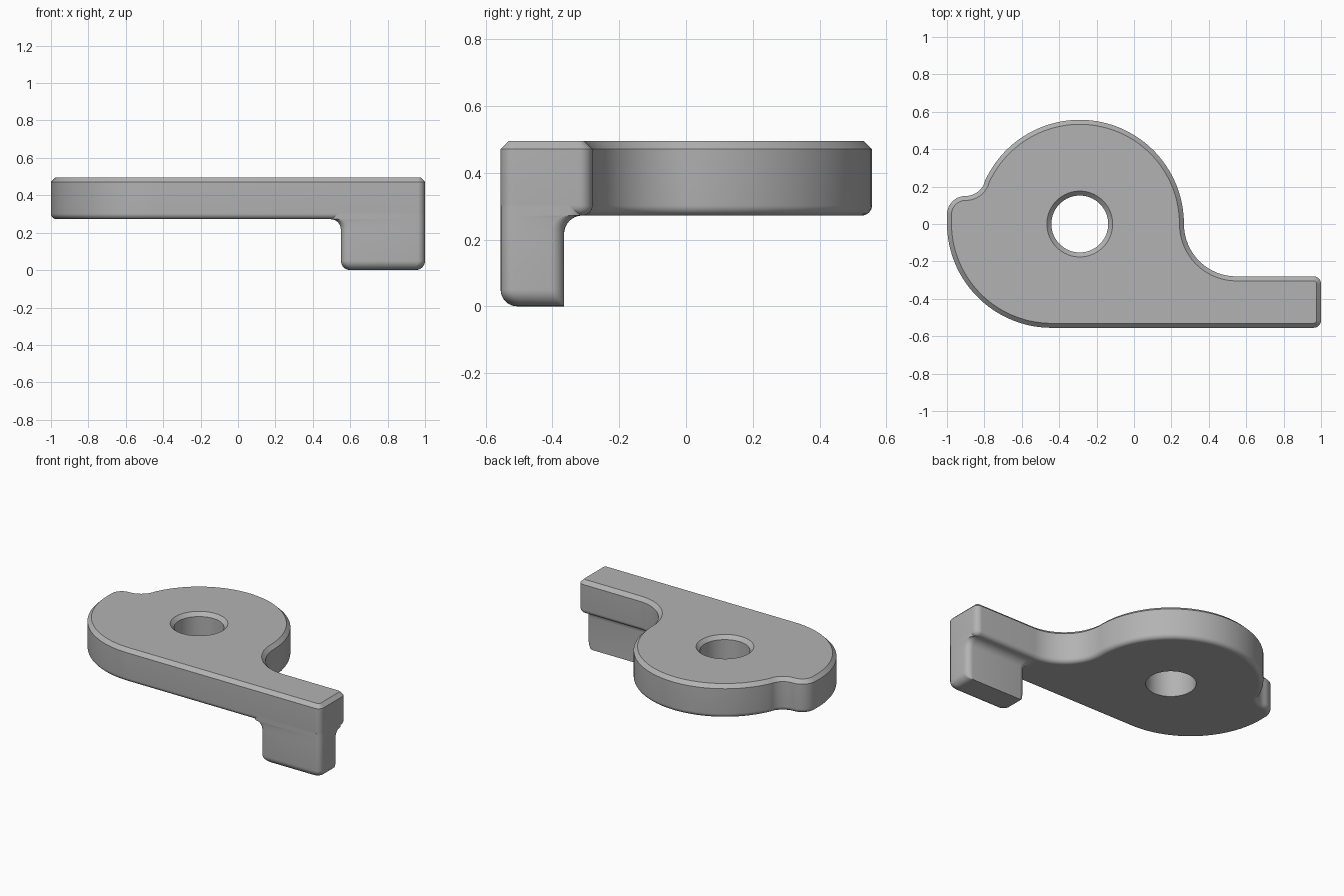
import bpy, bmesh
from math import sin, cos, radians, pi

cube = bpy.data.objects.get("Cube")
if cube:
    bpy.data.objects.remove(cube, do_unlink=True)

grey = bpy.data.materials.new("plain grey")
grey.use_nodes = True
colour = (0.45, 0.45, 0.45, 1)
grey.diffuse_color = colour
grey.node_tree.nodes["Principled BSDF"].inputs["Base Color"].default_value = colour

TOP, UNDER = 0.495, 0.272      # plate heights
BEVEL, ROUND = 0.024, 0.03     # top chamfer, lower fillet
STEPS = 8


def arc(cx, cy, r, start, end, n):
    angles = [radians(start + (end - start) * i / n) for i in range(n + 1)]
    return [(cx + r * cos(a), cy + r * sin(a)) for a in angles]


def outline(inset):
    """Plate outline of tangent arcs, counter-clockwise, moved inwards."""
    arcs = [
        (-0.29, 0, 0.557, 0, 156, 56),            # round body
        (-0.9, 0.257, 0.107, -22.8, -90, 12),     # hollow beside the bump
        (-0.9, 0.05, 0.1, 90, 180, 14),           # bump
        (-0.44, 0.005, 0.56, 180, 270, 36),       # big front sweep
        (0.96, -0.515, 0.04, 270, 360, 8),        # arm corners
        (0.96, -0.32, 0.04, 0, 90, 8),
        (0.547, 0, 0.28, 270, 180, 24),           # hollow beside the arm
    ]
    points = []
    for cx, cy, r, a, b, n in arcs:
        hollow = b < a
        pts = arc(cx, cy, r + inset if hollow else r - inset, a, b, n)
        points += pts[:-1] if hollow else pts
    return points


def loft(bm, sections):
    """Join (points, z) rings with quads and return the rings of vertices."""
    rings = [[bm.verts.new((x, y, z)) for x, y in pts] for pts, z in sections]
    for low, high in zip(rings, rings[1:]):
        n = len(low)
        for i in range(n):
            j = (i + 1) % n
            bm.faces.new((low[i], low[j], high[j], high[i]))
    return rings


def ring_edges(bm, ring):
    return [bm.edges.get((v, ring[i - 1])) for i, v in enumerate(ring)]


def finish(bm, name, sharp):
    for e in sharp:
        e.smooth = False
    bmesh.ops.recalc_face_normals(bm, faces=bm.faces)
    mesh = bpy.data.meshes.new(name)
    bm.to_mesh(mesh)
    bm.free()
    mesh.materials.append(grey)
    obj = bpy.data.objects.new(name, mesh)
    bpy.context.collection.objects.link(obj)
    bpy.ops.object.select_all(action='DESELECT')
    obj.select_set(True)
    bpy.context.view_layer.objects.active = obj
    bpy.ops.object.shade_smooth_by_angle(angle=radians(30), keep_sharp_edges=True)


# Plate with arm: filleted below, chamfered above, with a countersunk hole
bm = bmesh.new()
sections = []
for i in range(STEPS + 1):
    t = pi / 2 * i / STEPS
    sections.append((outline(ROUND * (1 - sin(t))), UNDER + ROUND * (1 - cos(t))))
sections += [(outline(0), TOP - BEVEL), (outline(BEVEL), TOP)]
outer = loft(bm, sections)


def hole(r):
    return arc(-0.29, 0, r, 0, 360, 64)[:-1]


inner = loft(bm, [(hole(0.152), UNDER), (hole(0.152), TOP - BEVEL),
                  (hole(0.152 + BEVEL), TOP)])
rims = []
for k in (0, -1):
    edges = ring_edges(bm, outer[k]) + ring_edges(bm, inner[k])
    bmesh.ops.triangle_fill(bm, edges=edges, use_beauty=True,
                            normal=(0, 0, -1 if k == 0 else 1))
    rims += edges
finish(bm, "plate", rims)


# Hanging leg: rounded foot, flared into the underside of the arm
FOOT, FLARE, CORNER = 0.05, 0.055, 0.04


def leg_section(inset, flare):
    x0, x1 = 0.55 + inset - flare, 1 - inset
    y0, y1 = -0.555 + inset, -0.365 + flare
    back = max(CORNER - inset, 0.003)
    return (arc(x0 + CORNER, y0 + CORNER, CORNER, 180, 270, 6)
            + arc(x1 - CORNER, y0 + CORNER, CORNER, 270, 360, 6)
            + arc(x1 - back, y1 - back, back, 0, 90, 6)
            + arc(x0 + back, y1 - back, back, 90, 180, 6))


quarter = [pi / 2 * i / STEPS for i in range(STEPS + 1)]
sections = [(leg_section(FOOT * (1 - sin(t)), 0), FOOT * (1 - cos(t))) for t in quarter]
sections += [(leg_section(0, FLARE * (1 - cos(t))), UNDER - FLARE * (1 - sin(t)))
             for t in quarter]
sections.append((leg_section(0, FLARE), UNDER + ROUND))
bm = bmesh.new()
rings = loft(bm, sections)
bm.faces.new(rings[0])
bm.faces.new(rings[-1])
finish(bm, "leg", ring_edges(bm, rings[0]))
